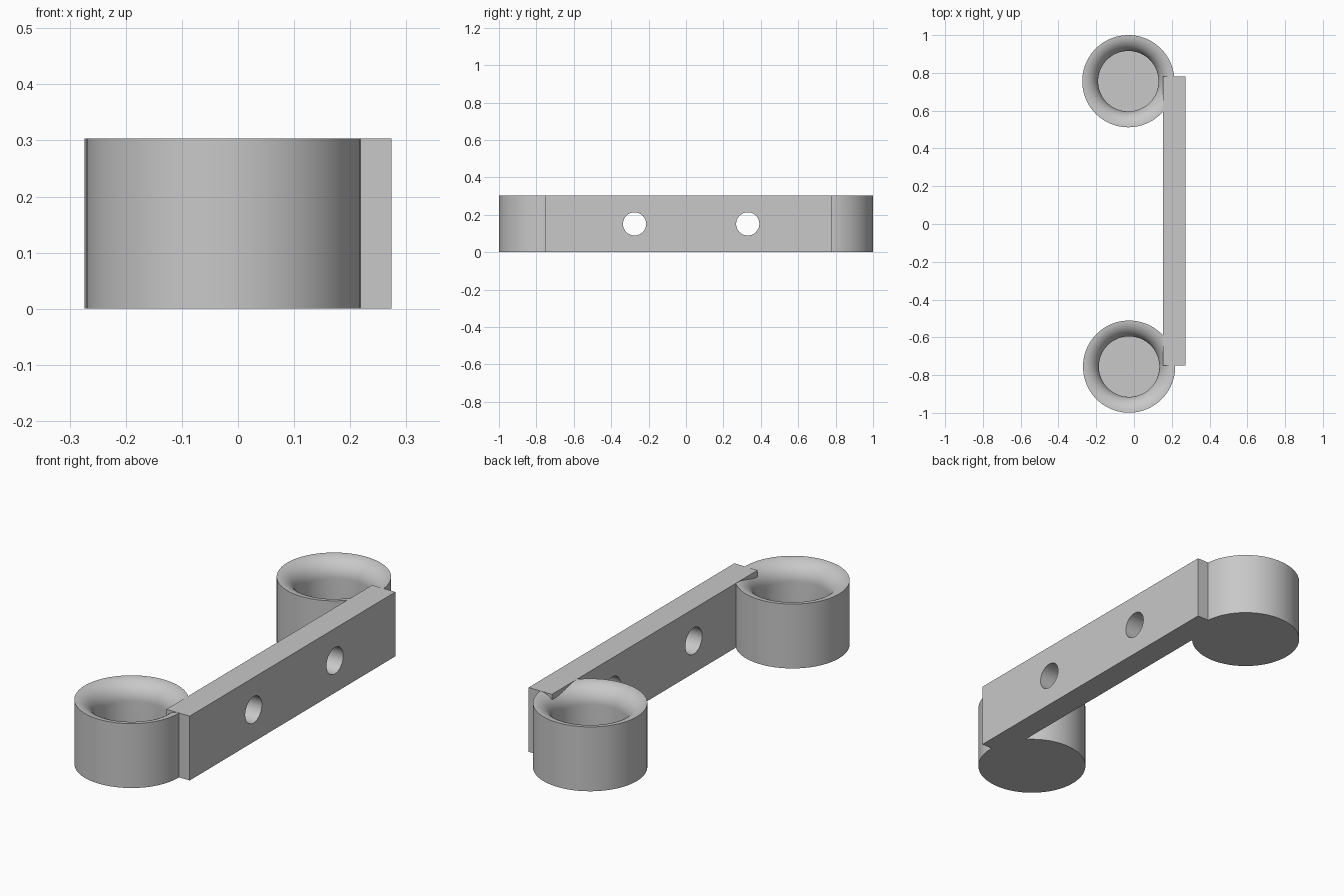
import bpy
import bmesh
import math

cube = bpy.data.objects.get("Cube")
if cube:
    bpy.data.objects.remove(cube, do_unlink=True)

HEIGHT = 0.303
OUTER, INNER, FLOOR = 0.244, 0.16, 0.04

grey = bpy.data.materials.new("plain grey")
grey.use_nodes = True
colour = (0.58, 0.58, 0.58, 1)
grey.diffuse_color = colour
grey.node_tree.nodes["Principled BSDF"].inputs["Base Color"].default_value = colour


def smooth(obj):
    bpy.ops.object.select_all(action='DESELECT')
    obj.select_set(True)
    bpy.context.view_layer.objects.active = obj
    bpy.ops.object.shade_smooth_by_angle(angle=math.radians(30))


def cup(name, x, y):
    """Revolved cup with a solid floor and a rounded inner lip."""
    lip = OUTER - INNER
    profile = [(0, 0), (OUTER, 0)]
    for i in range(13):
        a = math.pi / 2 * i / 12
        profile.append((OUTER - lip * math.sin(a), HEIGHT - lip * (1 - math.cos(a))))
    profile += [(INNER, FLOOR), (0, FLOOR)]
    bm = bmesh.new()
    verts = [bm.verts.new((r, 0, z)) for r, z in profile]
    edges = [bm.edges.new(pair) for pair in zip(verts, verts[1:])]
    bmesh.ops.spin(bm, geom=verts + edges, axis=(0, 0, 1), cent=(0, 0, 0),
                   angle=math.tau, steps=96)
    bmesh.ops.remove_doubles(bm, verts=bm.verts, dist=0.0001)
    bmesh.ops.recalc_face_normals(bm, faces=bm.faces)
    mesh = bpy.data.meshes.new(name)
    bm.to_mesh(mesh)
    bm.free()
    mesh.materials.append(grey)
    obj = bpy.data.objects.new(name, mesh)
    obj.location = (x, y, 0)
    bpy.context.collection.objects.link(obj)
    smooth(obj)


cup("front_cup", -0.026, -0.755)
cup("back_cup", -0.03, 0.756)

# Mounting bar joining the two cups
bpy.ops.mesh.primitive_cube_add(size=1, location=(0.213, 0.015, HEIGHT / 2))
bar = bpy.context.object
bar.name = "mounting_bar"
bar.scale = (0.121, 1.53, HEIGHT)
bpy.ops.object.transform_apply(location=False, rotation=False, scale=True)
bar.data.materials.append(grey)

# Two screw holes through the bar
for y in (-0.275, 0.33):
    bpy.ops.mesh.primitive_cylinder_add(vertices=48, radius=0.062, depth=0.4,
                                        location=(0.213, y, HEIGHT / 2),
                                        rotation=(0, math.pi / 2, 0))
    cutter = bpy.context.object
    cutter.name = "screw_hole_cutter"
    cutter.data.materials.append(grey)
    cut = bar.modifiers.new("screw_hole", 'BOOLEAN')
    cut.operation = 'DIFFERENCE'
    cut.solver = 'EXACT'
    cut.object = cutter
    bpy.context.view_layer.objects.active = bar
    bpy.ops.object.modifier_apply(modifier=cut.name)
    bpy.data.objects.remove(cutter, do_unlink=True)
smooth(bar)
